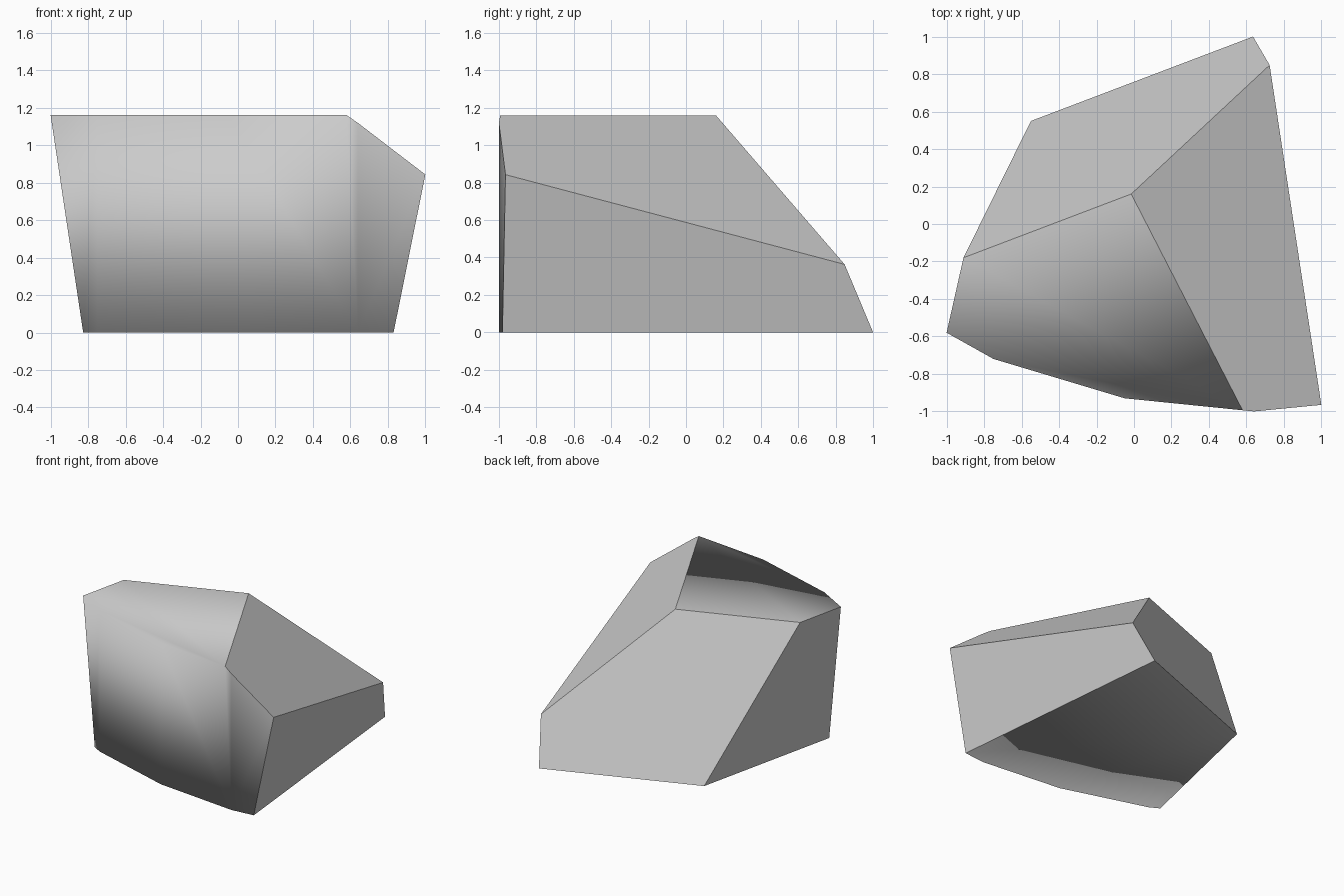
import bpy
import bmesh
from mathutils import Vector

cube = bpy.data.objects.get("Cube")
if cube:
    bpy.data.objects.remove(cube, do_unlink=True)

HEIGHT = 1.16
INSIDE = Vector((0, 0, 0.5))

# Plain grey stone
stone = bpy.data.materials.new("grey_stone")
stone.use_nodes = True
colour = (0.6, 0.6, 0.6, 1)
stone.diffuse_color = colour
stone.node_tree.nodes["Principled BSDF"].inputs["Base Color"].default_value = colour

# Column block: rounded front outline with an oversized square back
front = [(-1.25, -0.44), (-0.75, -0.72), (-0.05, -0.93), (0.64, -1.0), (1.36, -0.93)]
back = [(1.36, 1.3), (-1.25, 1.3)]
bm = bmesh.new()
base = bm.faces.new([bm.verts.new((x, y, 0)) for x, y in front + back])
raised = bmesh.ops.extrude_face_region(bm, geom=[base], use_keep_orig=True)
top_verts = [g for g in raised["geom"] if isinstance(g, bmesh.types.BMVert)]
bmesh.ops.translate(bm, verts=top_verts, vec=(0, 0, HEIGHT))
for face in bm.faces:
    face.smooth = True


def break_off(a, b, c):
    """Slice away everything beyond the plane through three points; cap it flat."""
    a, b, c = Vector(a), Vector(b), Vector(c)
    normal = (b - a).cross(c - a).normalized()
    if normal.dot(INSIDE - a) > 0:
        normal.negate()
    cut = bmesh.ops.bisect_plane(
        bm, geom=bm.verts[:] + bm.edges[:] + bm.faces[:], dist=1e-5,
        plane_co=a, plane_no=normal, clear_outer=True)
    rim = [g for g in cut["geom_cut"] if isinstance(g, bmesh.types.BMEdge)]
    for face in bmesh.ops.edgeloop_fill(bm, edges=rim)["faces"]:
        face.smooth = False


# Broken faces: back slope, right slope, left side, right side
peak = (-0.015, 0.16, HEIGHT)
left_top = (-0.91, -0.18, HEIGHT)
back_foot = (0.635, 1.0, 0)
break_off(left_top, peak, back_foot)
break_off(peak, (0.58, -0.995, HEIGHT), (0.72, 0.85, 0.365))
break_off(left_top, (-1.0, -0.58, HEIGHT), (-0.55, 0.55, 0))
break_off((0.83, -0.98, 0), back_foot, (1.0, -0.965, 0.845))

# Crisp edges around the breaks, soft edges around the worn front
bmesh.ops.recalc_face_normals(bm, faces=bm.faces[:])
for edge in bm.edges:
    edge.smooth = all(face.smooth for face in edge.link_faces)

mesh = bpy.data.meshes.new("stone_chunk")
bm.to_mesh(mesh)
bm.free()
mesh.materials.append(stone)
chunk = bpy.data.objects.new("stone_chunk", mesh)
bpy.context.collection.objects.link(chunk)
